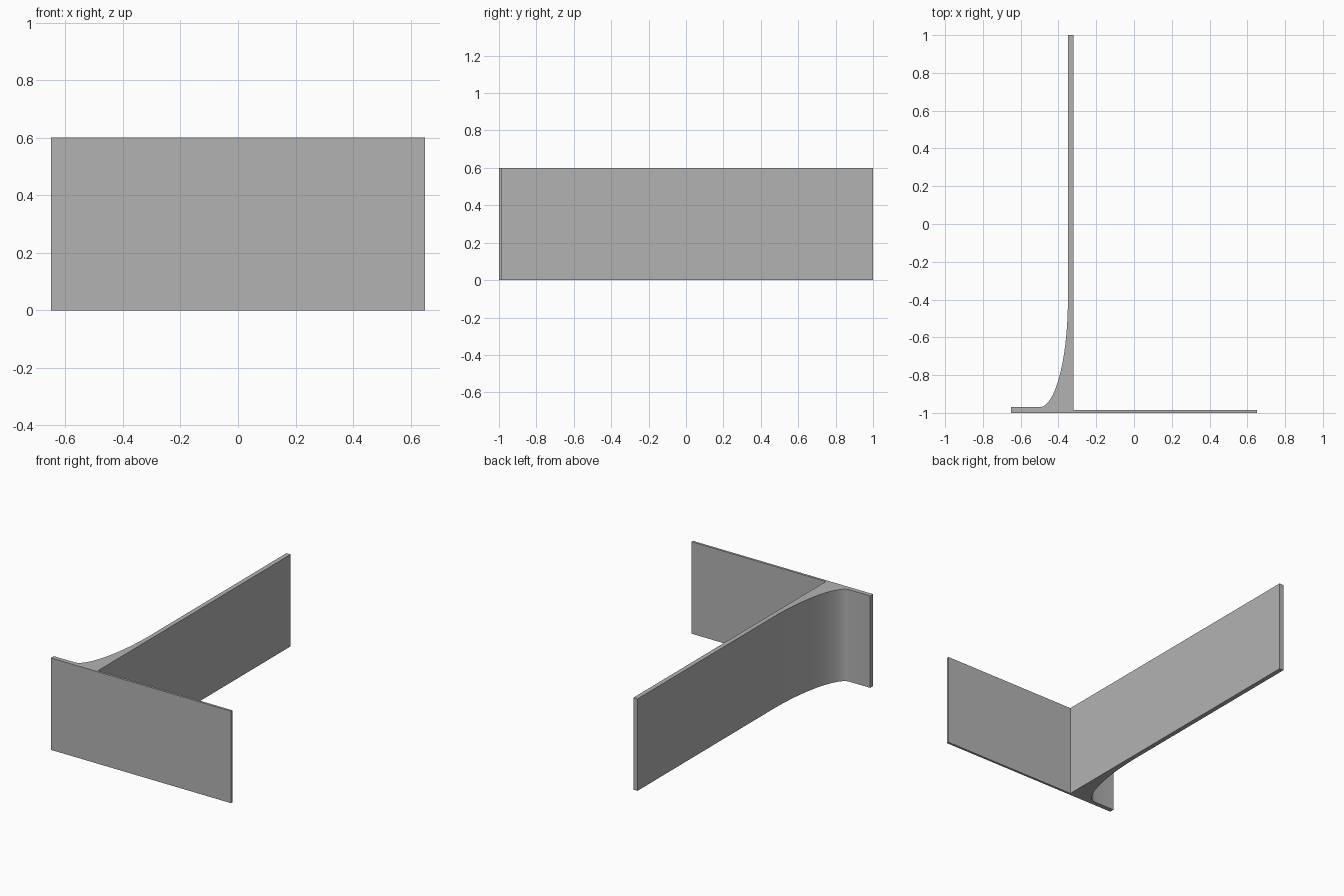
import bpy, bmesh
from math import sin, cos, pi

cube = bpy.data.objects.get("Cube")
if cube:
    bpy.data.objects.remove(cube)

HEIGHT = 0.6
LEFT, RIGHT = 0.65, -0.65            # ends of the front panel
FRONT, BACK = -1.0, 1.0
WALL_IN, WALL_OUT = -0.32, -0.35     # faces of the long wall
THIN, THICK = -0.985, -0.97          # back faces of the front panel
FILLET_X, FILLET_Y = -0.50, -0.40    # centre of the elliptical fillet
STEPS = 24

grey = bpy.data.materials.new("plain grey")
grey.use_nodes = True
colour = (0.45, 0.45, 0.45, 1)
grey.diffuse_color = colour
grey.node_tree.nodes["Principled BSDF"].inputs["Base Color"].default_value = colour

# Plan outline, counter-clockwise: front panel, long wall, curved fillet
outline = [(RIGHT, FRONT), (LEFT, FRONT), (LEFT, THIN), (WALL_IN, THIN),
           (WALL_IN, BACK), (WALL_OUT, BACK)]
for i in range(STEPS + 1):
    a = pi / 2 * i / STEPS
    outline.append((FILLET_X + (WALL_OUT - FILLET_X) * cos(a),
                    FILLET_Y + (THICK - FILLET_Y) * sin(a)))
outline.append((RIGHT, THICK))

# Extrude the outline to full height
bm = bmesh.new()
base = bm.faces.new([bm.verts.new((x, y, 0)) for x, y in outline])
top = bmesh.ops.extrude_face_region(bm, geom=[base], use_keep_orig=True)["geom"]
bmesh.ops.translate(bm, vec=(0, 0, HEIGHT),
                    verts=[g for g in top if isinstance(g, bmesh.types.BMVert)])
bmesh.ops.recalc_face_normals(bm, faces=bm.faces)
mesh = bpy.data.meshes.new("wall_with_front_panel")
bm.to_mesh(mesh)
bm.free()
mesh.materials.append(grey)

wall = bpy.data.objects.new("wall_with_front_panel", mesh)
bpy.context.collection.objects.link(wall)
bpy.ops.object.select_all(action="DESELECT")
wall.select_set(True)
bpy.context.view_layer.objects.active = wall
bpy.ops.object.shade_smooth_by_angle(angle=pi / 6)
